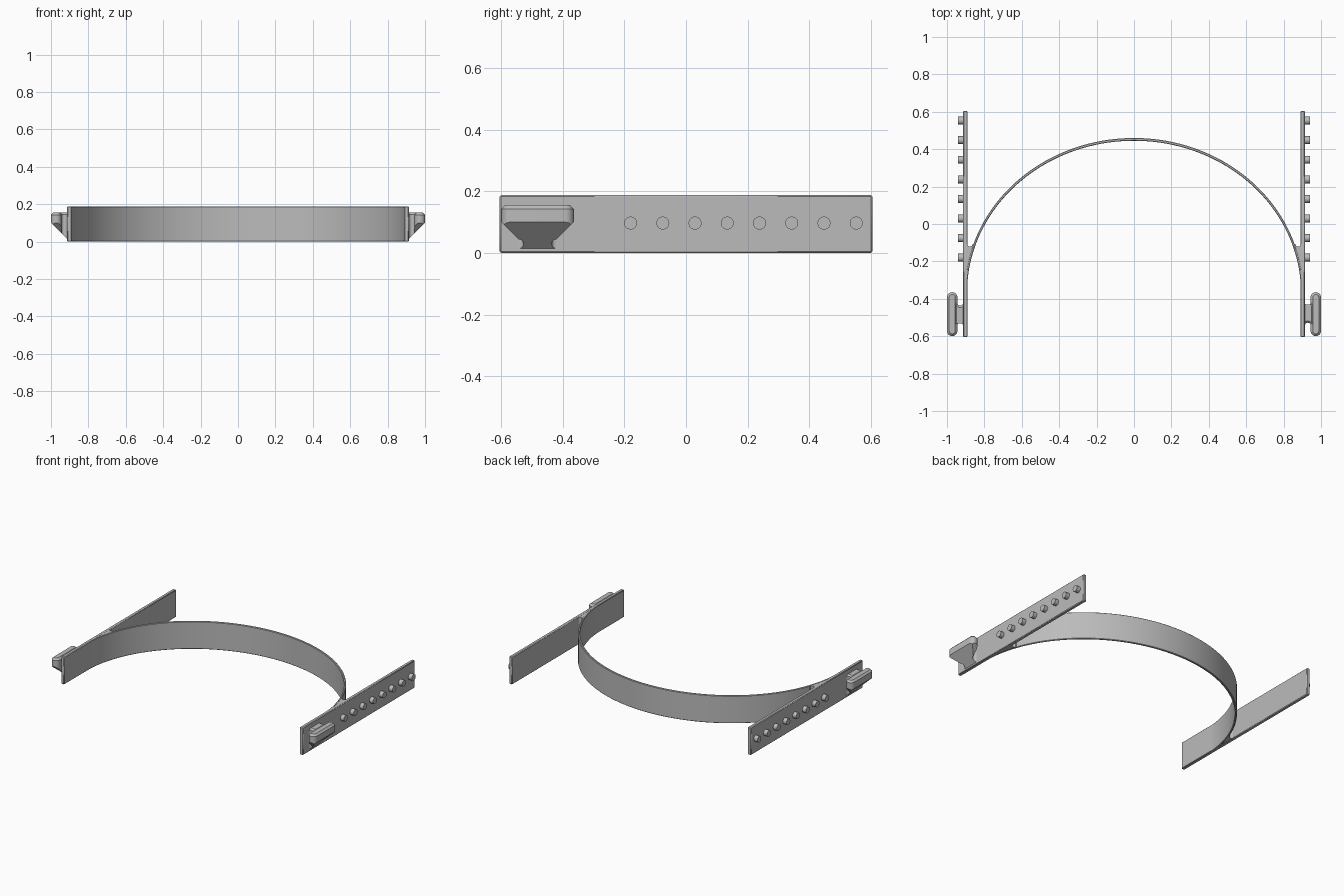
import bpy, bmesh, math
from mathutils import Vector, Matrix

if "Cube" in bpy.data.objects:
    bpy.data.objects.remove(bpy.data.objects["Cube"])

mat = bpy.data.materials.new("plain grey")
mat.use_nodes = True
grey = (0.5, 0.5, 0.5, 1)
mat.diffuse_color = grey
mat.node_tree.nodes["Principled BSDF"].inputs["Base Color"].default_value = grey

HEIGHT = 0.188
CLIP_TOP = 0.155
CLIP_Y = -0.482
INNER, OUTER = 0.89, 0.914      # side plate faces


def arc(cx, cy, rx, ry, a0, a1, n):
    steps = [math.radians(a0 + (a1 - a0) * i / n) for i in range(n + 1)]
    return [(cx + rx * math.cos(a), cy + ry * math.sin(a)) for a in steps]


def prism(points, z0, z1, chamfer=0):
    """Extrude a plan outline, optionally chamfering its top rim."""
    bm = bmesh.new()
    face = bm.faces.new([bm.verts.new((x, y, z0)) for x, y in points])
    made = bmesh.ops.extrude_face_region(bm, geom=[face])["geom"]
    bmesh.ops.translate(bm, vec=(0, 0, z1 - z0),
                        verts=[v for v in made if isinstance(v, bmesh.types.BMVert)])
    bmesh.ops.recalc_face_normals(bm, faces=bm.faces)
    if chamfer:
        rim = [e for e in bm.edges if all(v.co.z > z1 - 1e-5 for v in e.verts)]
        bmesh.ops.bevel(bm, geom=rim, offset=chamfer, segments=1, affect='EDGES')
    return bm


def slice_off(bm, point, normal):
    """Remove everything beyond a plane and cap the cut."""
    cut = bmesh.ops.bisect_plane(bm, geom=bm.verts[:] + bm.edges[:] + bm.faces[:],
                                 plane_co=Vector(point), plane_no=Vector(normal),
                                 clear_outer=True)["geom_cut"]
    bmesh.ops.holes_fill(bm, edges=[e for e in cut if isinstance(e, bmesh.types.BMEdge)])


def finish(name, bm, bevel=0, mirror=True):
    bmesh.ops.recalc_face_normals(bm, faces=bm.faces)
    mesh = bpy.data.meshes.new(name)
    bm.to_mesh(mesh)
    bm.free()
    mesh.materials.append(mat)
    obj = bpy.data.objects.new(name, mesh)
    bpy.context.collection.objects.link(obj)
    bpy.ops.object.select_all(action='DESELECT')
    obj.select_set(True)
    bpy.context.view_layer.objects.active = obj
    bpy.ops.object.shade_smooth_by_angle(angle=math.radians(25))
    if bevel:
        mod = obj.modifiers.new("edge chamfer", 'BEVEL')
        mod.width, mod.segments = bevel, 1
        mod.limit_method, mod.angle_limit = 'ANGLE', math.radians(50)
    if mirror:
        obj.modifiers.new("both sides", 'MIRROR')
    return obj


# Curved band spanning between the side plates
band = arc(0, -0.37, 0.905, 0.83, 0, 180, 80) + arc(0, -0.37, 0.893, 0.815, 180, 0, 80)
finish("curved_band", prism(band, 0, HEIGHT), 0.003, mirror=False)

# Flat side plates
plate = [(INNER, -0.605), (OUTER, -0.605), (OUTER, 0.605), (INNER, 0.605)]
finish("side_plates", prism(plate, 0, HEIGHT), 0.004)

# Solid web with a rounded crotch where band meets plate
web = arc(0, -0.37, 0.9, 0.825, 0, 18.5, 10)
web += arc(0.877, -0.108, 0.013, 0.013, 180, 360, 10) + [(0.902, -0.108), (0.902, -0.37)]
finish("joining_web", prism(web, 0.001, HEIGHT - 0.001))

# Row of round pegs on each plate
pegs = bmesh.new()
for i in range(8):
    place = Matrix.Translation((0.923, -0.18 + 0.1047 * i, 0.097)) @ Matrix.Rotation(math.pi / 2, 4, 'Y')
    bmesh.ops.create_cone(pegs, cap_ends=True, segments=32, radius1=0.021,
                          radius2=0.021, depth=0.036, matrix=place)
finish("pegs", pegs)

# Clip stem, flared into plate and bar
half = [(0.9, 0.0605)] + arc(0.9293, 0.0605, 0.0148, 0.0148, 180, 360, 12) + [(0.96, 0.0605)]
stem_plan = [(x, CLIP_Y + v) for x, v in half] + [(x, CLIP_Y - v) for x, v in reversed(half)]
stem = prism(stem_plan, 0.002, CLIP_TOP, 0.01)
slice_off(stem, (0.915, 0, 0.015), (1, 0, -1))
finish("clip_stem", stem)

# Clip bar, rounded at the ends and tapered underneath
bar_plan = arc(0.972, CLIP_Y + 0.0895, 0.028, 0.028, 0, 180, 16)
bar_plan += arc(0.972, CLIP_Y - 0.0895, 0.028, 0.028, 180, 360, 16)
bar = prism(bar_plan, 0.002, CLIP_TOP, 0.012)
slice_off(bar, (0.915, 0, 0.015), (1, 0, -1))
for side in (-1, 1):
    slice_off(bar, (0.97, CLIP_Y + side * 0.1175, 0.1), (0, side, -1))
finish("clip_bar", bar)
